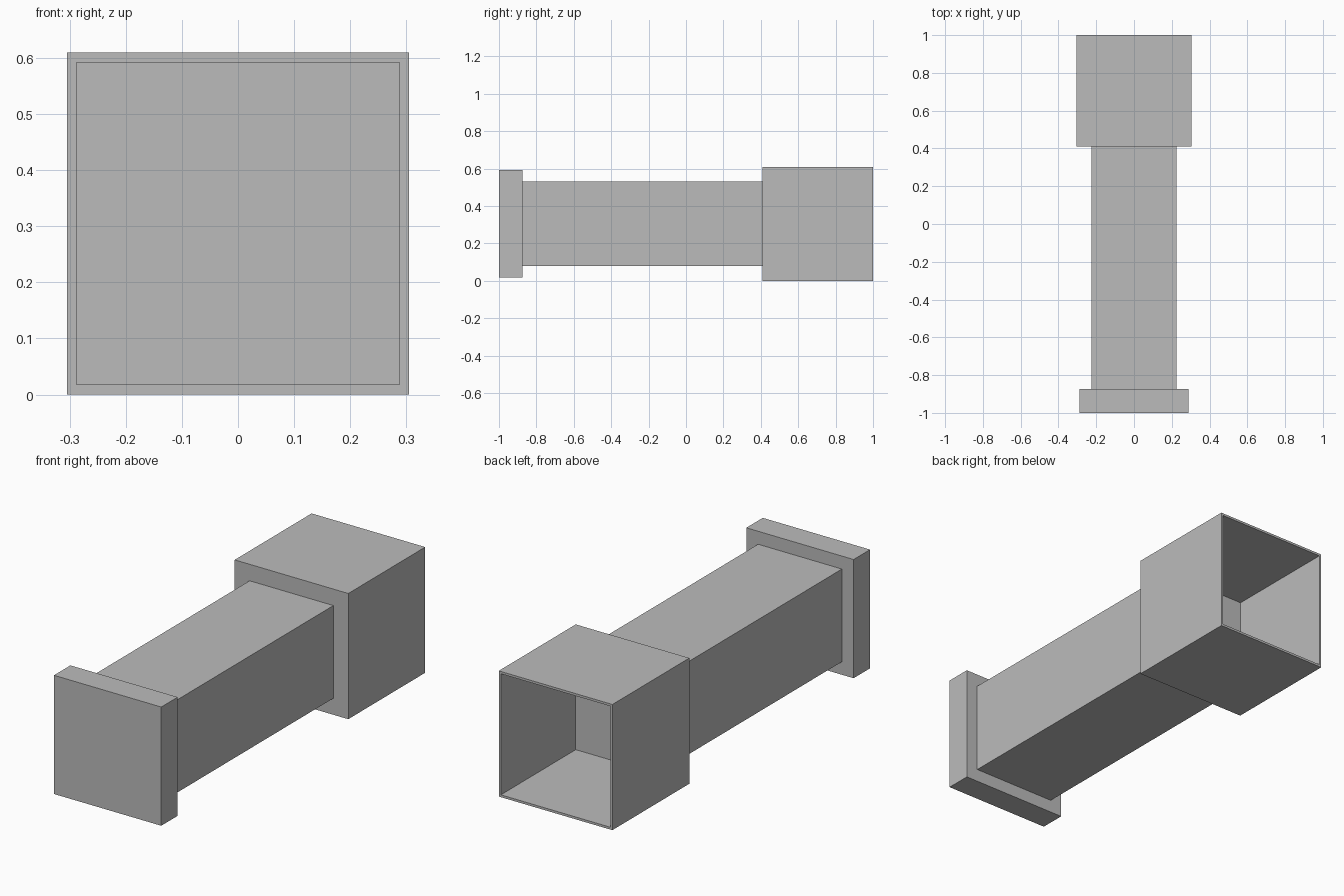
import bpy
import bmesh
from mathutils import Matrix, Vector

if "Cube" in bpy.data.objects:
    bpy.data.objects.remove(bpy.data.objects["Cube"], do_unlink=True)

AXIS_Z = 0.305   # height of the shared centre line
WALL = 0.016     # thickness of the socket walls

grey = bpy.data.materials.new("plain grey")
grey.use_nodes = True
colour = (0.5, 0.5, 0.5, 1)
grey.diffuse_color = colour
grey.node_tree.nodes["Principled BSDF"].inputs["Base Color"].default_value = colour


def square_bar(name, half, y0, y1, hollow=False):
    """Square bar along y; a hollow bar is a cup open at the back."""
    bm = bmesh.new()
    size = Vector((2 * half, y1 - y0, 2 * half))
    place = Matrix.Translation((0, (y0 + y1) / 2, AXIS_Z)) @ Matrix.Diagonal(size).to_4x4()
    bmesh.ops.create_cube(bm, size=1, matrix=place)
    if hollow:
        bm.normal_update()
        back = max(bm.faces, key=lambda f: f.normal.y)
        # Rim, then push the opening down to the socket floor
        bmesh.ops.inset_region(bm, faces=[back], thickness=WALL)
        out = bmesh.ops.extrude_discrete_faces(bm, faces=[back])
        floor = out["faces"][0]
        bmesh.ops.translate(bm, verts=floor.verts, vec=(0, -(y1 - y0 - WALL), 0))
    bmesh.ops.recalc_face_normals(bm, faces=bm.faces)
    mesh = bpy.data.meshes.new(name)
    bm.to_mesh(mesh)
    bm.free()
    mesh.materials.append(grey)
    obj = bpy.data.objects.new(name, mesh)
    bpy.context.collection.objects.link(obj)
    return obj


# Front cap, shaft and open socket
square_bar("front_cap", 0.288, -1.0, -0.874)
square_bar("shaft", 0.225, -0.874, 0.41)
square_bar("back_socket", 0.305, 0.41, 1.0, hollow=True)
